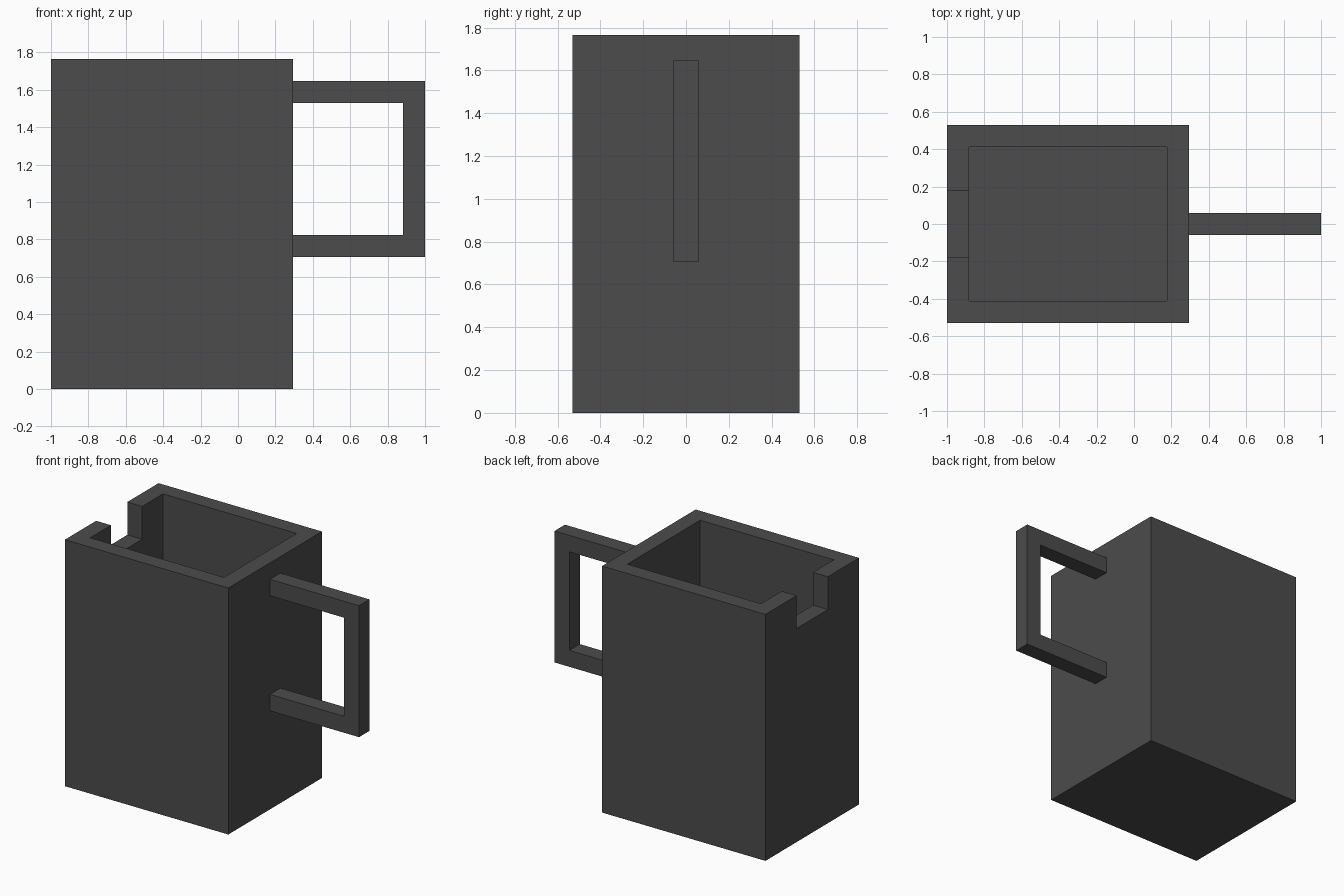
import bpy
import bmesh
from mathutils import Vector

cube = bpy.data.objects.get("Cube")
if cube:
    bpy.data.objects.remove(cube, do_unlink=True)

U = 2 / 34                      # design module: total length is 34 modules
WALL = 2 * U
X0, X1 = -1.0, -1.0 + 22 * U    # mug body extents
HALF_Y, TOP = 9 * U, 30 * U

# One dark grey material
grey = bpy.data.materials.new("dark grey")
grey.use_nodes = True
colour = (0.072, 0.072, 0.072, 1)
grey.diffuse_color = colour
grey.node_tree.nodes["Principled BSDF"].inputs["Base Color"].default_value = colour


def make_object(name, bm):
    bmesh.ops.recalc_face_normals(bm, faces=bm.faces)
    mesh = bpy.data.meshes.new(name)
    bm.to_mesh(mesh)
    bm.free()
    mesh.materials.append(grey)
    obj = bpy.data.objects.new(name, mesh)
    bpy.context.collection.objects.link(obj)
    return obj


def box(name, low, high):
    low, high = Vector(low), Vector(high)
    bm = bmesh.new()
    bmesh.ops.create_cube(bm, size=1)
    bmesh.ops.scale(bm, vec=high - low, verts=bm.verts)
    bmesh.ops.translate(bm, vec=(low + high) / 2, verts=bm.verts)
    return make_object(name, bm)


def cut(target, cutter):
    mod = target.modifiers.new(cutter.name, 'BOOLEAN')
    mod.operation = 'DIFFERENCE'
    mod.solver = 'EXACT'
    mod.object = cutter
    cutter.hide_render = True
    bpy.context.view_layer.objects.active = target
    bpy.ops.object.modifier_apply(modifier=mod.name)
    bpy.data.objects.remove(cutter, do_unlink=True)


# Square mug body, hollowed out, with a pouring notch in the rim
body = box("mug_body", (X0, -HALF_Y, 0), (X1, HALF_Y, TOP))
cut(body, box("cavity_cutter", (X0 + WALL, -HALF_Y + WALL, WALL),
              (X1 - WALL, HALF_Y - WALL, TOP + 0.2)))
cut(body, box("spout_cutter", (X0 - 0.2, -3 * U, TOP - 4 * U),
              (X0 + WALL + 0.2, 3 * U, TOP + 0.2)))

# C-shaped handle: profile in XZ, extruded across Y
root = X1 - 0.01                # ends sink slightly into the wall
low, high = 12 * U, 28 * U
profile = [(root, low), (1, low), (1, high), (root, high),
           (root, high - WALL), (1 - WALL, high - WALL),
           (1 - WALL, low + WALL), (root, low + WALL)]
bm = bmesh.new()
face = bm.faces.new([bm.verts.new((x, -U, z)) for x, z in profile])
extruded = bmesh.ops.extrude_face_region(bm, geom=[face], use_keep_orig=True)
moved = [g for g in extruded["geom"] if isinstance(g, bmesh.types.BMVert)]
bmesh.ops.translate(bm, vec=(0, 2 * U, 0), verts=moved)
make_object("handle", bm)
